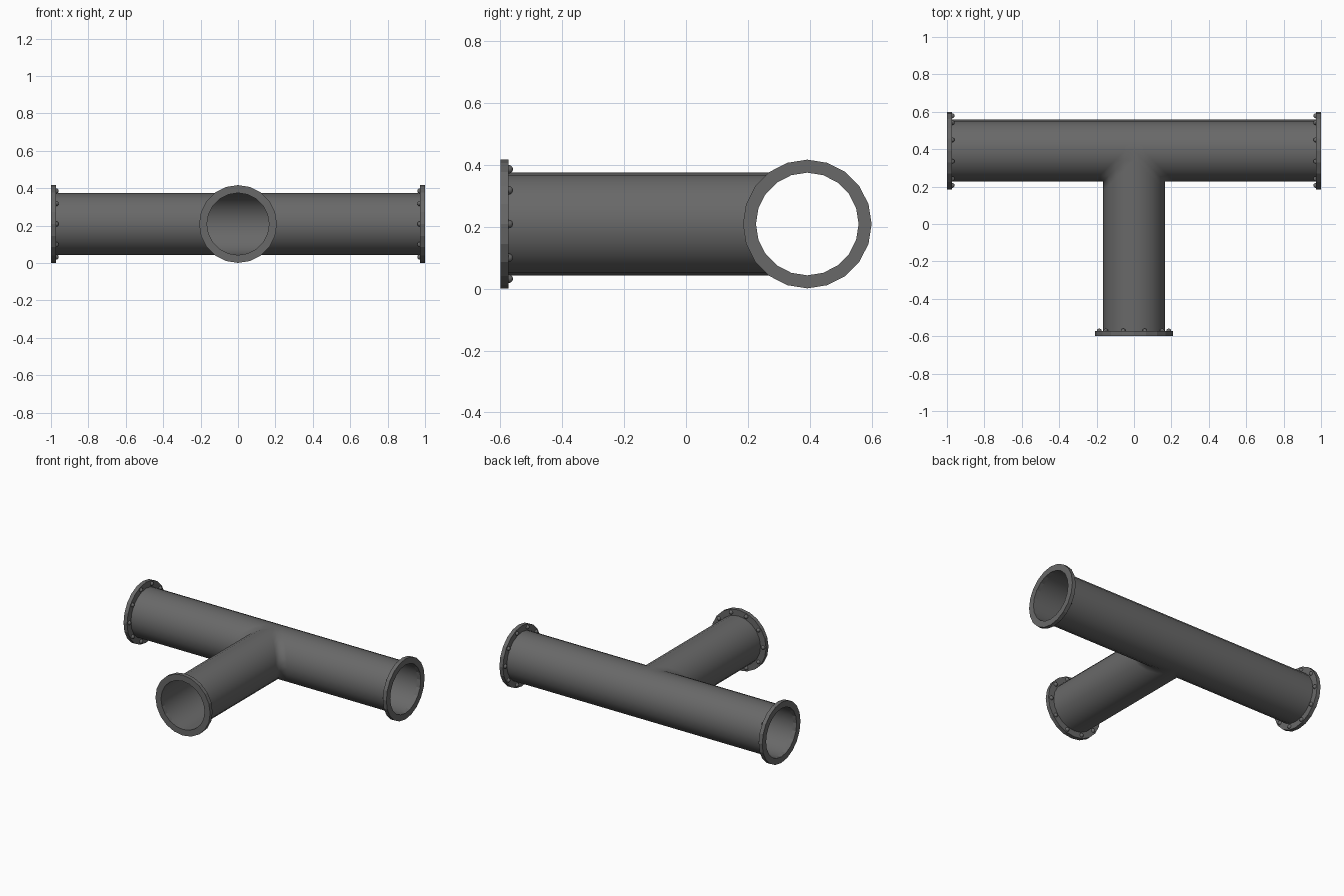
import bpy, bmesh, math
from mathutils import Matrix, Vector

if "Cube" in bpy.data.objects:
    bpy.data.objects.remove(bpy.data.objects["Cube"])

R, FLANGE_R, FLANGE_T = 0.166, 0.208, 0.027   # pipe radius, flange radius and thickness
YC, ZC, SIDES = 0.392, 0.209, 20              # main pipe axis, number of sides

metal = bpy.data.materials.new("dark_grey_metal")
metal.diffuse_color = (0.14, 0.14, 0.14, 1)
metal.use_nodes = True
metal.node_tree.nodes["Principled BSDF"].inputs["Base Color"].default_value = metal.diffuse_color


def finish(bm, name, angle, recalc=True):
    bmesh.ops.remove_doubles(bm, verts=bm.verts, dist=1e-5)
    if recalc:
        bmesh.ops.recalc_face_normals(bm, faces=bm.faces)
    me = bpy.data.meshes.new(name)
    bm.to_mesh(me)
    bm.free()
    me.materials.append(metal)
    ob = bpy.data.objects.new(name, me)
    bpy.context.collection.objects.link(ob)
    bpy.ops.object.select_all(action='DESELECT')
    ob.select_set(True)
    bpy.context.view_layer.objects.active = ob
    if angle:
        bpy.ops.object.shade_smooth_by_angle(angle=math.radians(angle))
    return ob


def skin(bm, rows):
    """Quads between neighbouring closed rows of points."""
    grid = [[bm.verts.new(p) for p in row] for row in rows]
    for i, row in enumerate(grid):
        nxt = grid[(i + 1) % len(grid)]
        for j in range(len(row) - 1):
            bm.faces.new((row[j], row[j + 1], nxt[j + 1], nxt[j]))


# Tee pipe: three open arms mitred together, with a support loop by the joint
bm = bmesh.new()
angles = [2 * math.pi * i / SIDES for i in range(SIDES)]
end = 1 - FLANGE_T
for s in (-1, 1):
    rows = []
    for a in angles:
        c, z = R * math.cos(a), ZC + R * math.sin(a)
        m = max(0, -c)
        rows.append([(s * x, YC + c, z) for x in (end, m + 0.05, m)])
    skin(bm, rows)
rows = []
for a in angles:
    c, z = R * math.cos(a), ZC + R * math.sin(a)
    rows.append([(c, y, z) for y in (-0.6 + FLANGE_T, YC - abs(c) - 0.05, YC - abs(c))])
skin(bm, rows)
bmesh.ops.remove_doubles(bm, verts=bm.verts, dist=1e-5)
bmesh.ops.recalc_face_normals(bm, faces=bm.faces)
# make sure the skin faces outwards
back = max(bm.faces, key=lambda f: f.calc_center_median().y)
back.normal_update()
if back.normal.y < 0:
    bmesh.ops.reverse_faces(bm, faces=bm.faces)
finish(bm, "tee_pipe", 100, recalc=False)


def flange(name, centre, u, n):
    """Ring at a pipe end, facing n, with ten dome bolts on its rear side."""
    u, n, v = Vector(u), Vector(n), Vector((0, 0, 1))
    mat = Matrix.Translation(centre) @ Matrix((u, v, n)).transposed().to_4x4()
    bm = bmesh.new()
    prof = [(R, 0), (FLANGE_R, 0), (FLANGE_R, -FLANGE_T), (R, -FLANGE_T), (R, 0)]
    skin(bm, [[mat @ Vector((r * math.cos(a), r * math.sin(a), h)) for r, h in prof]
              for a in angles])
    finish(bm, name + "_flange", 0)

    bm = bmesh.new()
    bmesh.ops.create_uvsphere(bm, u_segments=10, v_segments=6, radius=0.014)
    bmesh.ops.delete(bm, geom=[p for p in bm.verts if p.co.z > 0.001], context='VERTS')
    dome = bm.copy()
    bm.clear()
    for i in range(10):
        a = math.pi * i / 5
        off = mat @ Matrix.Translation((0.186 * math.cos(a), 0.186 * math.sin(a), -FLANGE_T))
        for f in dome.faces:
            bm.faces.new([bm.verts.new(off @ p.co) for p in f.verts])
    dome.free()
    finish(bm, name + "_bolts", 50, recalc=False)


# Flanges with bolts on the three open ends
flange("right", (1, YC, ZC), (0, 1, 0), (1, 0, 0))
flange("left", (-1, YC, ZC), (0, -1, 0), (-1, 0, 0))
flange("branch", (0, -0.6, ZC), (1, 0, 0), (0, -1, 0))
